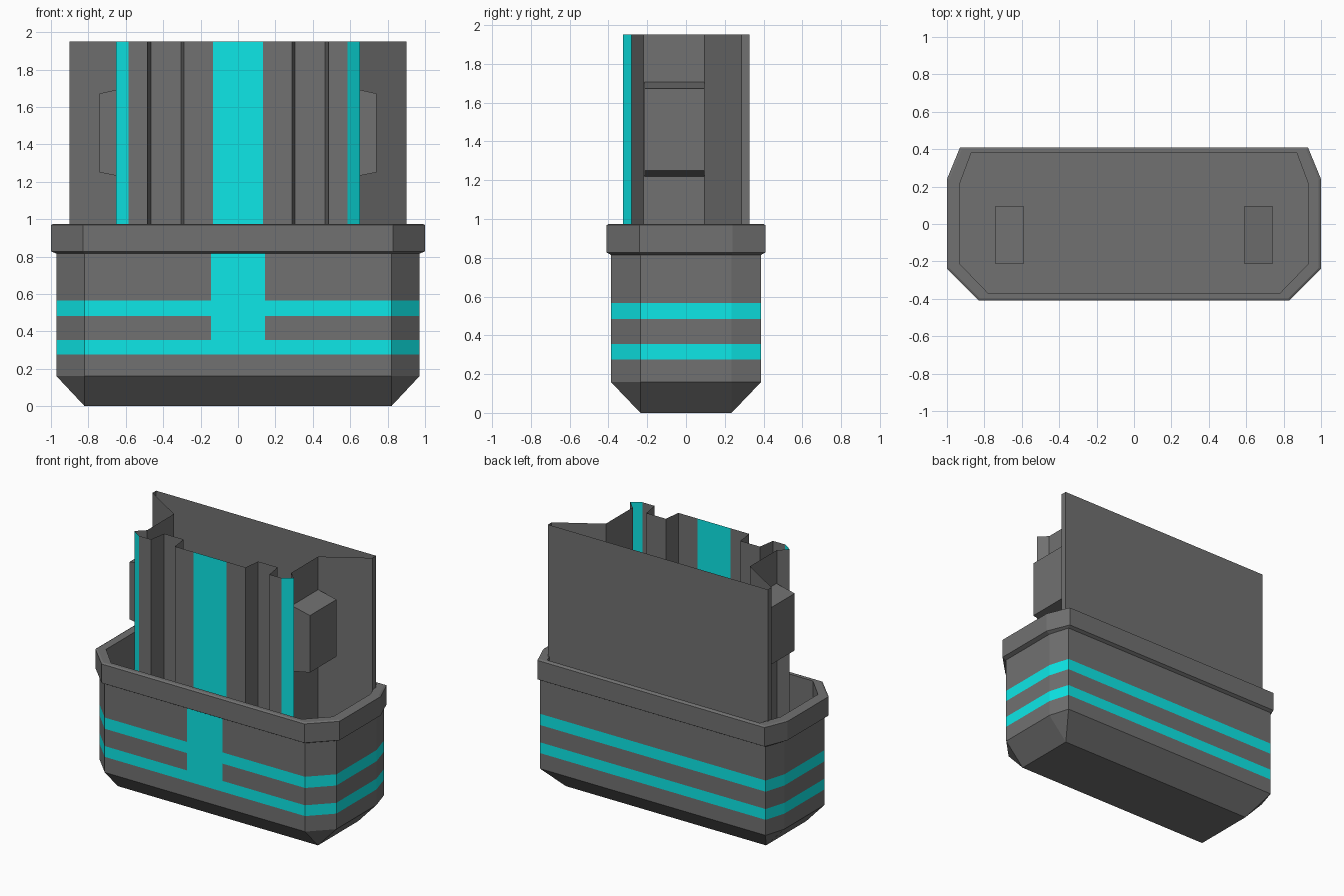
import bpy

if "Cube" in bpy.data.objects:
    bpy.data.objects.remove(bpy.data.objects["Cube"])


def material(name, rgb):
    m = bpy.data.materials.new(name)
    m.diffuse_color = (*rgb, 1)
    m.use_nodes = True
    m.node_tree.nodes["Principled BSDF"].inputs["Base Color"].default_value = m.diffuse_color
    return m


GREY = material("dark_grey", (0.165, 0.165, 0.165))
CYAN = material("cyan", (0.004, 0.8, 0.8))


def mirrored(half):
    """Right half outline (front to back) -> full outline, counter-clockwise from above."""
    return half + [(-x, y) for x, y in reversed(half)]


def add_mesh(name, verts, faces, colours=None):
    mesh = bpy.data.meshes.new(name)
    mesh.from_pydata(verts, [], faces)
    mesh.materials.append(GREY)
    mesh.materials.append(CYAN)
    if colours:
        mesh.polygons.foreach_set("material_index", colours)
    mesh.update()
    bpy.context.collection.objects.link(bpy.data.objects.new(name, mesh))


def loft(name, rings, cap_last=False, is_cyan=lambda band, side: False):
    """Skin a stack of (outline, z) rings; is_cyan picks coloured faces by band and side."""
    n = len(rings[0][0])
    verts = [(x, y, z) for outline, z in rings for x, y in outline]
    faces, colours = [], []
    for b in range(len(rings) - 1):
        for s in range(n):
            t = (s + 1) % n
            faces.append((b * n + s, b * n + t, (b + 1) * n + t, (b + 1) * n + s))
            colours.append(int(is_cyan(b, s)))
    if cap_last:
        faces.append(tuple(range(len(verts) - n, len(verts))))
        colours.append(0)
    add_mesh(name, verts, faces, colours)


# Base body: striped walls with a wide vertical stripe on the front
outline = [(0.82, -0.388), (0.97, -0.235), (0.97, 0.235), (0.923, 0.388)]
body = mirrored([(0.145, -0.388)] + outline)
FRONT = len(body) - 1
levels = [0.16, 0.275, 0.355, 0.483, 0.566, 0.82]
loft("base_body", [(body, z) for z in levels],
     is_cyan=lambda b, s: b in (1, 3) or (s == FRONT and b > 0))

# Sloped underside: outline tapers to a rectangle, corners become triangles
rim = mirrored(outline)
rect = mirrored([(0.82, -0.235), (0.82, 0.235)])
owner = [0, 0, 1, 1, 2, 2, 3, 3]          # rectangle corner below each rim point
faces = [(8, 11, 10, 9)]
for i in range(8):
    j = (i + 1) % 8
    low = [8 + owner[i]] if owner[i] == owner[j] else [8 + owner[i], 8 + owner[j]]
    faces.append((*low, j, i))
add_mesh("base_underside", [(x, y, 0.16) for x, y in rim] + [(x, y, 0) for x, y in rect], faces)

# Collar with small bevels, open well and well floor
FLOOR = 0.70
collar = mirrored([(0.83, -0.41), (1.0, -0.24), (1.0, 0.24), (0.93, 0.41)])
lip = mirrored([(0.825, -0.397), (0.987, -0.235), (0.987, 0.237), (0.921, 0.397)])
well = mirrored([(0.78, -0.37), (0.93, -0.215), (0.93, 0.22), (0.87, 0.38)])
loft("collar", [(rim, 0.815), (collar, 0.828), (collar, 0.968), (lip, 0.975),
                (well, 0.975), (well, FLOOR)], cap_last=True)

# Thin-walled upper shell, open at the top, grooved at the front
shell = mirrored([(0.135, -0.325), (0.29, -0.325), (0.305, -0.20), (0.465, -0.20),
                  (0.485, -0.325), (0.585, -0.325), (0.653, -0.28), (0.59, -0.22),
                  (0.59, 0.095), (0.90, 0.285), (0.90, 0.328)])
last = len(shell) - 1
loft("upper_shell", [(shell, FLOOR), (shell, 1.95)],
     is_cyan=lambda b, s: s in (5, last - 6, last))

# Side latch pads, tapered towards their outer face
profile = [(0.59, 1.22), (0.74, 1.25), (0.74, 1.672), (0.59, 1.705)]
for sign, label in ((1, "right"), (-1, "left")):
    verts = [(sign * x, y, z) for y in (-0.215, 0.095) for x, z in profile]
    quads = [(0, 1, 2, 3), (7, 6, 5, 4), (0, 4, 5, 1), (1, 5, 6, 2), (2, 6, 7, 3), (3, 7, 4, 0)]
    if sign < 0:
        quads = [q[::-1] for q in quads]
    add_mesh("latch_pad_" + label, verts, quads)
